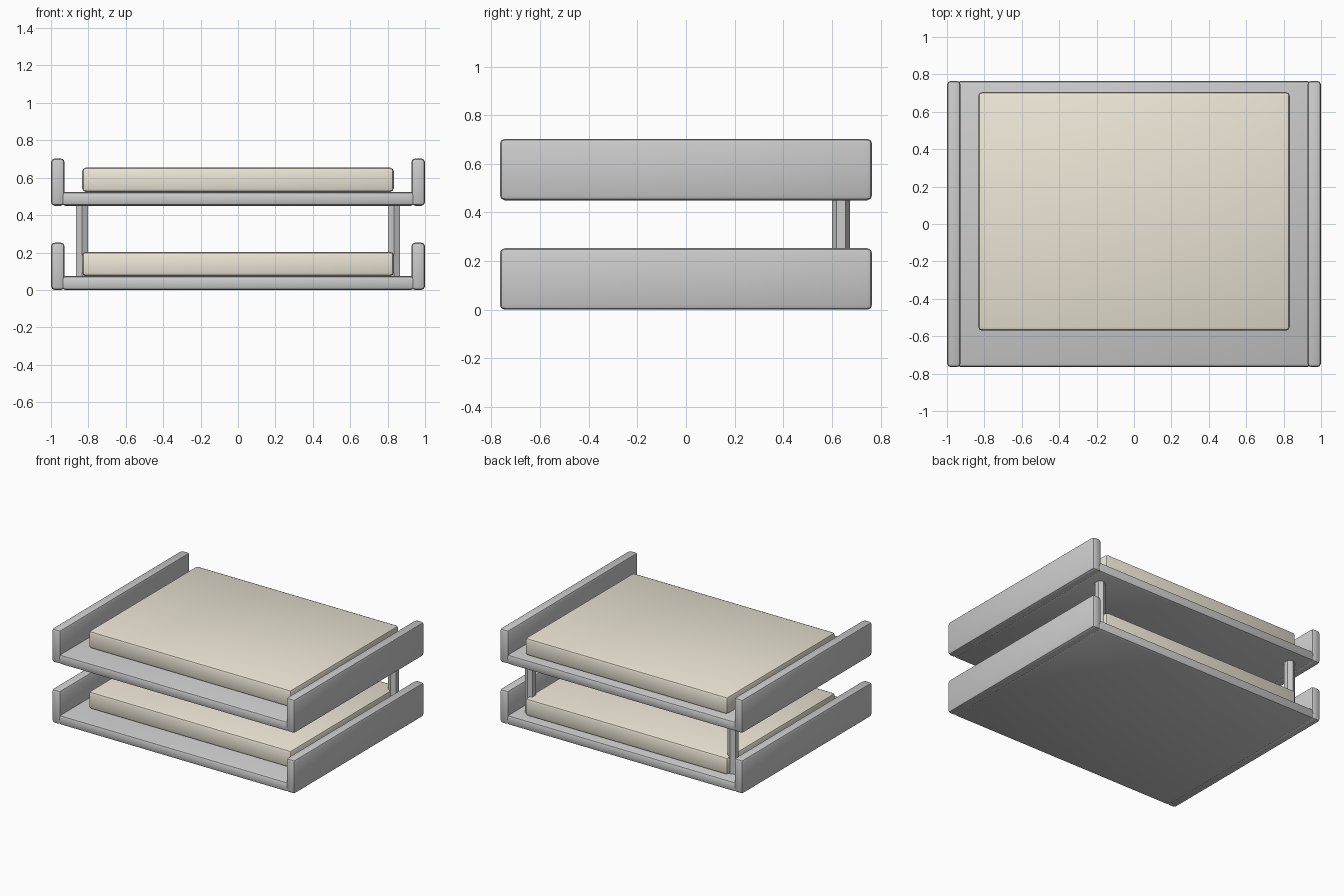
import bpy
import math

if "Cube" in bpy.data.objects:
    bpy.data.objects.remove(bpy.data.objects["Cube"])

paper = bpy.data.materials.new("paper")
paper.diffuse_color = (0.84, 0.79, 0.67, 1)
paper.use_nodes = True
paper.node_tree.nodes["Principled BSDF"].inputs["Base Color"].default_value = paper.diffuse_color


def finish(obj, name, mat=None):
    obj.name = name
    if mat:
        obj.data.materials.append(mat)
    bpy.ops.object.shade_smooth_by_angle(angle=math.radians(30))
    return obj


def box(name, lo, hi, bevel=0.02, mat=None):
    bpy.ops.mesh.primitive_cube_add(size=1, location=[(a + b) / 2 for a, b in zip(lo, hi)])
    obj = bpy.context.object
    obj.scale = [b - a for a, b in zip(lo, hi)]
    bpy.ops.object.transform_apply(location=False, rotation=False, scale=True)
    mod = obj.modifiers.new("soft_edges", 'BEVEL')
    mod.width = bevel
    mod.segments = 2
    bpy.ops.object.modifier_apply(modifier=mod.name)
    return finish(obj, name, mat)


# Two stacked trays, each with a floor, two side walls and a paper stack
for level, z in (("lower", 0.0), ("upper", 0.45)):
    box(level + "_tray_floor", (-0.945, -0.765, z + 0.003), (0.945, 0.765, z + 0.077))
    for side, s in (("left", -1), ("right", 1)):
        x0, x1 = sorted((s * 0.927, s * 1.0))
        box(f"{level}_{side}_wall", (x0, -0.765, z + 0.003), (x1, 0.765, z + 0.256))
    box(level + "_paper_stack", (-0.833, -0.57, z + 0.077), (0.833, 0.705, z + 0.207), mat=paper)

# Hexagonal rear posts joining the trays
for side, s in (("left", -1), ("right", 1)):
    bpy.ops.mesh.primitive_cylinder_add(vertices=6, radius=0.037, depth=0.42,
                                        location=(s * 0.833, 0.638, 0.265))
    finish(bpy.context.object, side + "_rear_post")

# Rest the assembly exactly on the ground
for obj in bpy.context.scene.objects:
    obj.location.z -= 0.003
